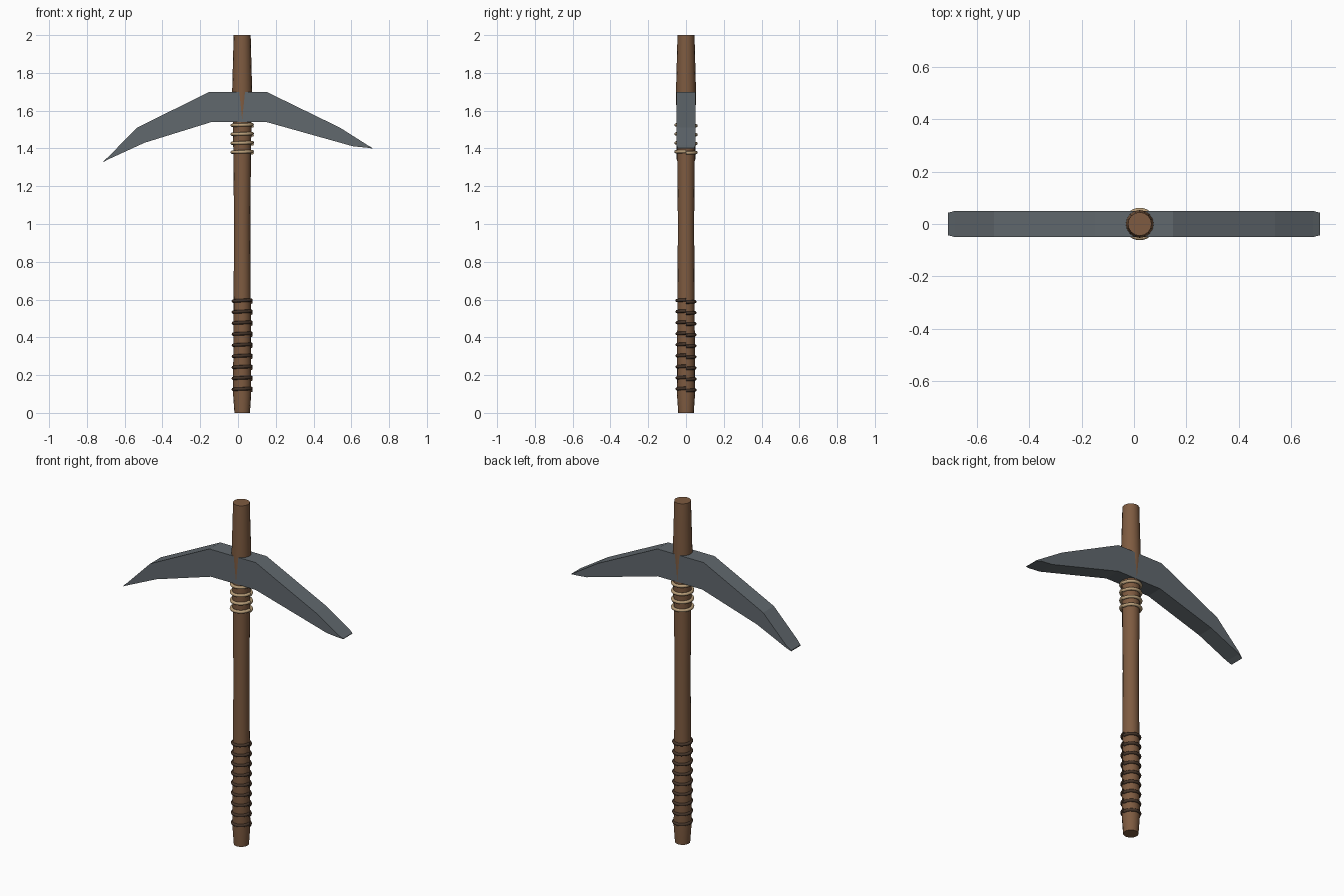
import bpy, bmesh
from math import sin, cos, pi

if "Cube" in bpy.data.objects:
    bpy.data.objects.remove(bpy.data.objects["Cube"])

CX = 0.022  # handle axis


def material(name, rgb):
    m = bpy.data.materials.new(name)
    m.diffuse_color = (*rgb, 1)
    m.use_nodes = True
    m.node_tree.nodes["Principled BSDF"].inputs["Base Color"].default_value = m.diffuse_color
    return m


def add_object(name, bm, mat):
    bmesh.ops.recalc_face_normals(bm, faces=bm.faces)
    me = bpy.data.meshes.new(name)
    bm.to_mesh(me)
    bm.free()
    me.materials.append(mat)
    ob = bpy.data.objects.new(name, me)
    bpy.context.collection.objects.link(ob)
    return ob


def loft(bm, rings):
    """Join equal-sized closed loops of points and cap both ends."""
    loops = [[bm.verts.new(p) for p in r] for r in rings]
    n = len(loops[0])
    for a, b in zip(loops, loops[1:]):
        for i in range(n):
            j = (i + 1) % n
            bm.faces.new((a[i], a[j], b[j], b[i]))
    bm.faces.new(loops[0][::-1])
    bm.faces.new(loops[-1])


wood = material("wood", (0.21, 0.105, 0.052))
steel = material("steel", (0.12, 0.14, 0.155))
leather = material("leather", (0.06, 0.035, 0.022))
rope = material("rope", (0.48, 0.34, 0.19))

# Tapered wooden handle: (z, radius)
profile = [(0, 0.041), (0.1, 0.048), (0.5, 0.046), (1.0, 0.043),
           (1.4, 0.047), (1.7, 0.053), (2.0, 0.045)]
bm = bmesh.new()
loft(bm, [[(CX + r * cos(2 * pi * i / 16), r * sin(2 * pi * i / 16), z)
           for i in range(16)] for z, r in profile])
handle = add_object("handle", bm, wood)
bpy.context.view_layer.objects.active = handle
handle.select_set(True)
bpy.ops.object.shade_smooth_by_angle(angle=0.6)

# Pick head: stations along x as (x top, z top, x bottom, z bottom, half depth)
stations = [(-0.712, 1.333, -0.712, 1.328, 0.043), (-0.685, 1.357, -0.685, 1.343, 0.05),
            (-0.535, 1.51, -0.495, 1.43, 0.05), (-0.15, 1.70, -0.14, 1.54, 0.05),
            (0.15, 1.70, 0.15, 1.54, 0.05), (0.54, 1.51, 0.61, 1.411, 0.05),
            (0.685, 1.418, 0.685, 1.404, 0.05), (0.712, 1.402, 0.712, 1.399, 0.043)]
bm = bmesh.new()
loft(bm, [[(xt, -d, zt), (xt, d, zt), (xb, d, zb), (xb, -d, zb)]
          for xt, zt, xb, zb, d in stations])
add_object("pick_head", bm, steel)


# Bindings: separate, slightly rising turns with the seam on the +x side
def binding(name, z0, step, count, radius, wire, mat, rise=0.012, n=28):
    bm = bmesh.new()
    for k in range(count):
        rings = []
        for i in range(n + 1):
            a = 2 * pi * i / n
            z = z0 + k * step + rise * (i / n - 0.5)
            rings.append([(CX + (radius + wire * cos(t)) * cos(a),
                           (radius + wire * cos(t)) * sin(a), z + wire * sin(t))
                          for t in (2 * pi * j / 8 for j in range(8))])
        loft(bm, rings)
    ob = add_object(name, bm, mat)
    for p in ob.data.polygons:
        p.use_smooth = len(p.vertices) == 4


binding("grip_wrap", 0.124, 0.0585, 9, 0.047, 0.009, leather)
binding("head_lashing", 1.38, 0.0475, 4, 0.053, 0.009, rope, 0.008)
